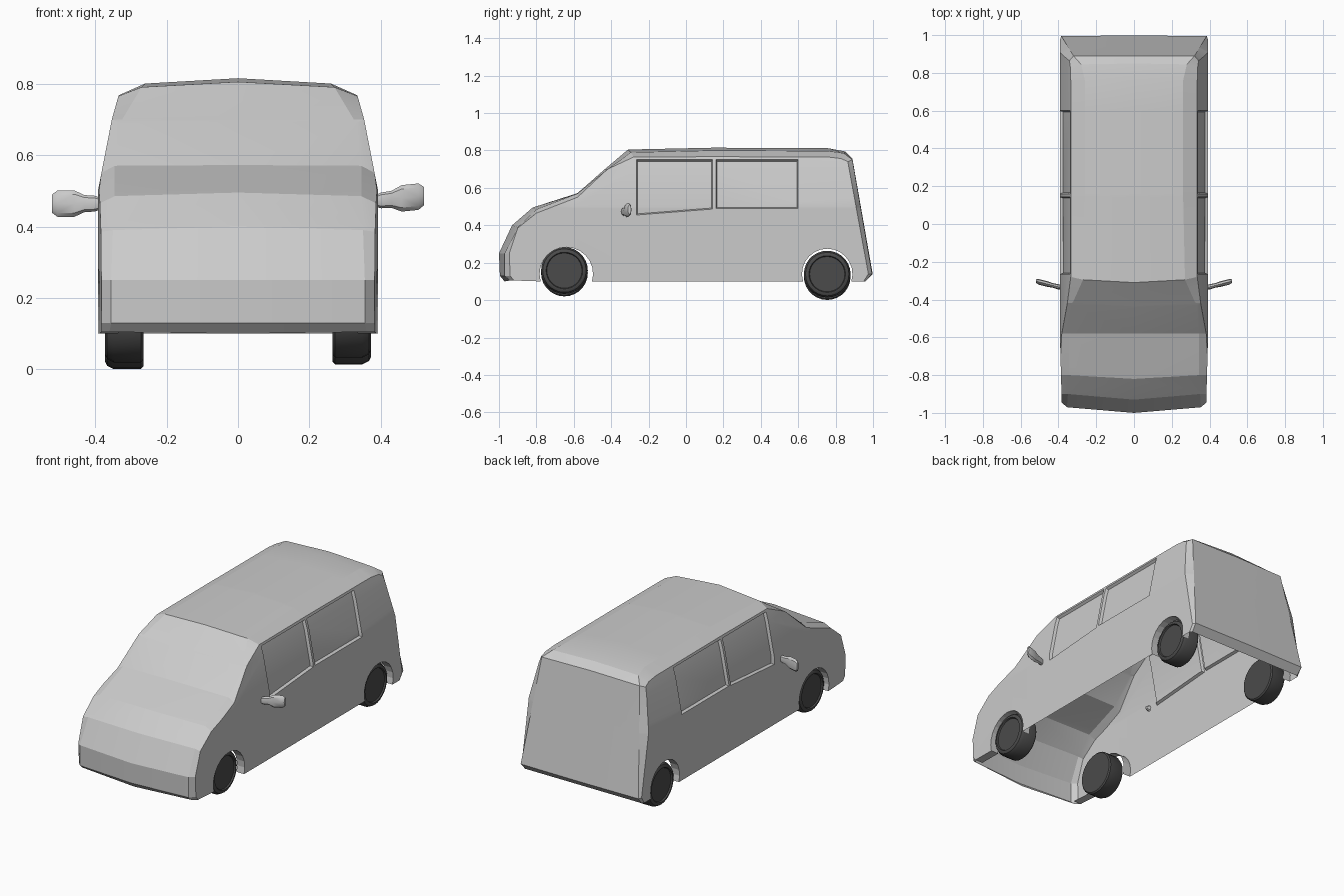
import bpy, bmesh, math
from mathutils import Vector

cube = bpy.data.objects.get("Cube")
if cube:
    bpy.data.objects.remove(cube)


def material(name, value):
    m = bpy.data.materials.new(name)
    m.use_nodes = True
    colour = (value, value, value, 1)
    m.diffuse_color = colour
    m.node_tree.nodes["Principled BSDF"].inputs["Base Color"].default_value = colour
    return m


PAINT = material("light grey paint", 0.6)
RUBBER = material("dark grey rubber", 0.07)


def finish(name, bm, mat, angle):
    mesh = bpy.data.meshes.new(name)
    bm.to_mesh(mesh)
    bm.free()
    ob = bpy.data.objects.new(name, mesh)
    bpy.context.collection.objects.link(ob)
    mesh.materials.append(mat)
    bpy.ops.object.select_all(action='DESELECT')
    ob.select_set(True)
    bpy.context.view_layer.objects.active = ob
    bpy.ops.object.shade_smooth_by_angle(angle=math.radians(angle))
    return ob


def loft(name, rings, mat, angle):
    """Skin a list of equal rings and cap both ends."""
    bm = bmesh.new()
    rows = [[bm.verts.new(p) for p in ring] for ring in rings]
    n = len(rows[0])
    for a, b in zip(rows, rows[1:]):
        for i in range(n):
            bm.faces.new((a[i], a[(i + 1) % n], b[(i + 1) % n], b[i]))
    bm.faces.new(rows[0])
    bm.faces.new(rows[-1])
    bmesh.ops.recalc_face_normals(bm, faces=bm.faces)
    return finish(name, bm, mat, angle)


# Body stations from nose to tail: centre (y, z), inner edge (x, y, z), outer edge (y, z)
WIDTH = 0.392
STATIONS = [
    ((-.97, .10), (.36, -.94, .105), (-.92, .105)),
    ((-.995, .13), (.355, -.97, .13), (-.94, .13)),
    ((-1, .25), (.355, -.97, .25), (-.945, .25)),
    ((-.93, .40), (.35, -.90, .39), (-.90, .385)),
    ((-.82, .495), (.345, -.80, .485), (-.80, .465)),
    ((-.58, .572), (.345, -.58, .57), (-.58, .55)),
    ((-.44, .695), (.33, -.43, .69), (-.42, .70)),
    ((-.31, .805), (.27, -.295, .79), (-.28, .765)),
    ((.15, .815), (.26, .15, .80), (.15, .767)),
    ((.76, .812), (.26, .76, .797), (.76, .765)),
    ((.85, .795), (.28, .845, .785), (.83, .757)),
    ((.89, .755), (.32, .89, .75), (.865, .74)),
    ((.998, .14), (.385, .995, .14), (.975, .14)),
    ((.96, .10), (.38, .96, .10), (.95, .10)),
]
SILL = 0.10


def half_width(y, z):
    lean = 0.195 * min(max(z - .50, 0), .20) + 0.28 * max(z - .70, 0)
    return (WIDTH - lean) * (1 - 0.07 * max(0, -0.6 - y))


def arch(centre, radius):
    start = -math.asin(.04 / radius)
    span = math.pi - 2 * start
    return [(centre + radius * math.cos(start + span * i / 14),
             .14 + radius * math.sin(start + span * i / 14)) for i in range(15)]


bm = bmesh.new()
rows = []
for centre, inner, outer in STATIONS:
    rows.append([bm.verts.new((0, *centre)), bm.verts.new(inner),
                 bm.verts.new((WIDTH, *outer))])
for a, b in zip(rows, rows[1:]):
    for i in range(2):
        bm.faces.new((a[i], a[i + 1], b[i + 1], b[i]))
sill = [bm.verts.new((WIDTH, y, z)) for y, z in arch(.755, .135) + arch(-.64, .143)]
bm.faces.new([r[2] for r in rows] + sill)

# Cut lines for the window edges and the creases of the side
REAR_BELT, TOP = .49, .752
WINDOWS = [(-.265, .143), (.16, .60)]


def belt(y):
    return min(REAR_BELT, .455 + .078 * (y + .265))


cuts = [((0, 0, z), (0, 0, 1)) for z in (REAR_BELT, .50, .70, TOP)]
cuts += [((0, y, 0), (0, 1, 0)) for y in (-.6, *WINDOWS[0], *WINDOWS[1])]
cuts.append(((0, -.265, .455), (0, -.078, 1)))
for point, normal in cuts:
    bmesh.ops.bisect_plane(bm, geom=bm.verts[:] + bm.edges[:] + bm.faces[:],
                           plane_co=point, plane_no=Vector(normal).normalized(), dist=1e-5)
for v in bm.verts:
    if abs(v.co.x - WIDTH) < 1e-4:
        v.co.x = half_width(v.co.y, v.co.z)
bmesh.ops.recalc_face_normals(bm, faces=bm.faces)
bm.normal_update()


def in_window(face, low, high):
    c = face.calc_center_median()
    return (low < c.y < high and belt(c.y) + .001 < c.z < TOP
            and all(v.co.x > .33 for v in face.verts))


if any(in_window(f, *WINDOWS[0]) and f.normal.x < 0 for f in bm.faces):
    bmesh.ops.reverse_faces(bm, faces=bm.faces)
    bm.normal_update()

# Recessed side windows
for low, high in WINDOWS:
    glass = [f for f in bm.faces if in_window(f, low, high)]
    bmesh.ops.inset_region(bm, faces=glass, thickness=.006, depth=-.016,
                           use_even_offset=True)

# Wheel arch lips turned inward
lips = [e for e in bm.edges if e.is_boundary and all(v.co.x > .33 for v in e.verts)
        and -.8 < e.verts[0].co.y < .9 and sum(v.co.z for v in e.verts) > 2 * SILL + .004]
result = bmesh.ops.extrude_edge_only(bm, edges=lips)
for v in result["geom"]:
    if isinstance(v, bmesh.types.BMVert):
        v.co.x -= .05

body = finish("body_shell", bm, PAINT, 14)
mirror = body.modifiers.new("mirror", 'MIRROR')
mirror.merge_threshold = 0.0005


# Wheels: a lathed tyre with a shallow dished hub
TYRE = [(.265, .118), (.272, .125), (.348, .125), (.366, .116), (.372, .105),
        (.372, .098), (.364, .094)]


def ring(x, y, z, ry, rz, n):
    return [(x, y + ry * math.cos(math.tau * i / n), z + rz * math.sin(math.tau * i / n))
            for i in range(n)]


for side, label, lift in ((1, "left", .013), (-1, "right", 0)):
    for end, y, z in (("front", -.65, .145), ("rear", .755, .126)):
        loft(f"{end}_{label}_wheel",
             [ring(side * x, y, z + lift, r, r, 28) for x, r in TYRE], RUBBER, 30)

    # Door mirrors: narrow stalk flaring into a flat head
    height = .472 if side > 0 else .466
    profile = [(.37, -.335, .008, .010), (.40, -.333, .014, .022), (.43, -.325, .012, .024),
               (.458, -.318, .015, .037), (.505, -.306, .015, .037), (.52, -.302, .009, .026)]
    loft(f"{label}_door_mirror",
         [ring(side * x, y, height + .1 * (x - .37) * (side > 0) - .002, ry, rz, 8)
          for x, y, ry, rz in profile], PAINT, 30)
